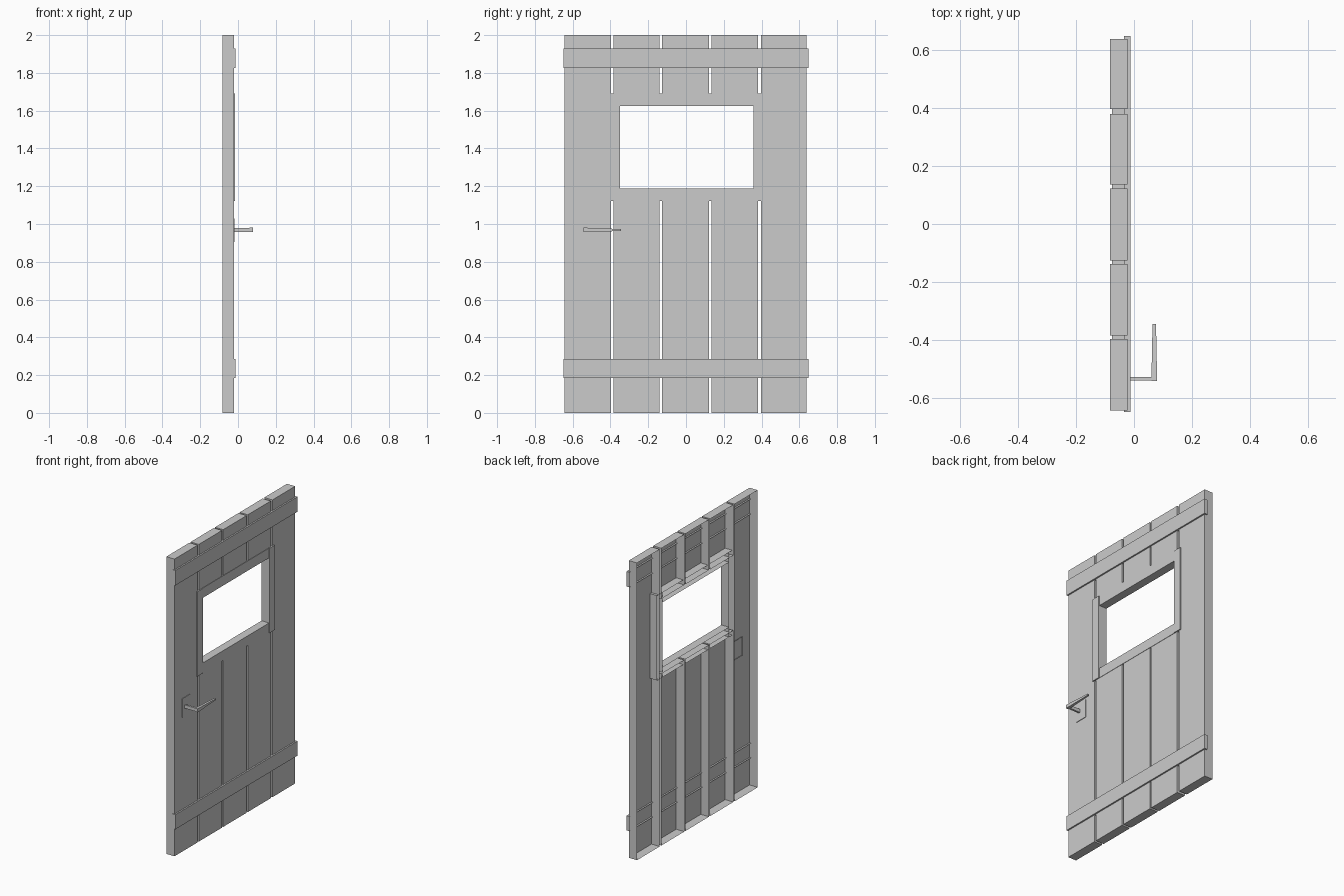
import bpy, bmesh

if "Cube" in bpy.data.objects:
    bpy.data.objects.remove(bpy.data.objects["Cube"])


def box(name, x, y, z, open_back=True, taper=None):
    """Box from (min, max) ranges; the -x face is left open on board-like parts."""
    bm = bmesh.new()
    bmesh.ops.create_cube(bm, size=1)
    for v in bm.verts:
        far = v.co.y > 0
        rx, rz = taper if (taper and far) else (x, z)
        v.co = [r[1] if c > 0 else r[0] for c, r in zip(v.co, (rx, y, rz))]
    bm.normal_update()
    if open_back:
        back = [f for f in bm.faces if f.normal.x < -0.9]
        bmesh.ops.delete(bm, geom=back, context='FACES_ONLY')
    mesh = bpy.data.meshes.new(name)
    bm.to_mesh(mesh)
    bm.free()
    obj = bpy.data.objects.new(name, mesh)
    bpy.context.collection.objects.link(obj)
    return obj


# Vertical planks; the three middle ones are interrupted by the window
PLANK_X = (-0.083, -0.022)
planks = [(-0.644, -0.398), (-0.385, -0.139), (-0.126, 0.123),
          (0.136, 0.380), (0.398, 0.639)]
for i, y in enumerate(planks):
    if i in (0, 4):
        box(f"plank_{i + 1}", PLANK_X, y, (0, 2))
    else:
        box(f"plank_{i + 1}_lower", PLANK_X, y, (0, 1.155))
        box(f"plank_{i + 1}_upper", PLANK_X, y, (1.66, 2))

# Horizontal straps across the planks
for name, z in (("lower_strap", (0.186, 0.284)), ("upper_strap", (1.827, 1.928))):
    box(name, (-0.034, -0.012), (-0.649, 0.649), z)

# Window frame: two uprights and two rails
for name, y in (("window_upright_left", (-0.409, -0.350)),
                ("window_upright_right", (0.358, 0.415))):
    box(name, (-0.076, -0.015), y, (1.122, 1.692))
for name, z in (("window_sill", (1.122, 1.188)), ("window_head", (1.626, 1.692))):
    box(name, (-0.076, -0.0195), (-0.350, 0.358), z)

# Handle: plate, stem and tapered lever
box("handle_plate", (-0.026, -0.0185), (-0.565, -0.480), (0.905, 1.030))
box("handle_stem", (-0.022, 0.062), (-0.541, -0.528), (0.958, 0.980), False)
box("handle_lever", (0.060, 0.080), (-0.543, -0.345), (0.957, 0.981), False,
    taper=((0.064, 0.076), (0.963, 0.973)))
